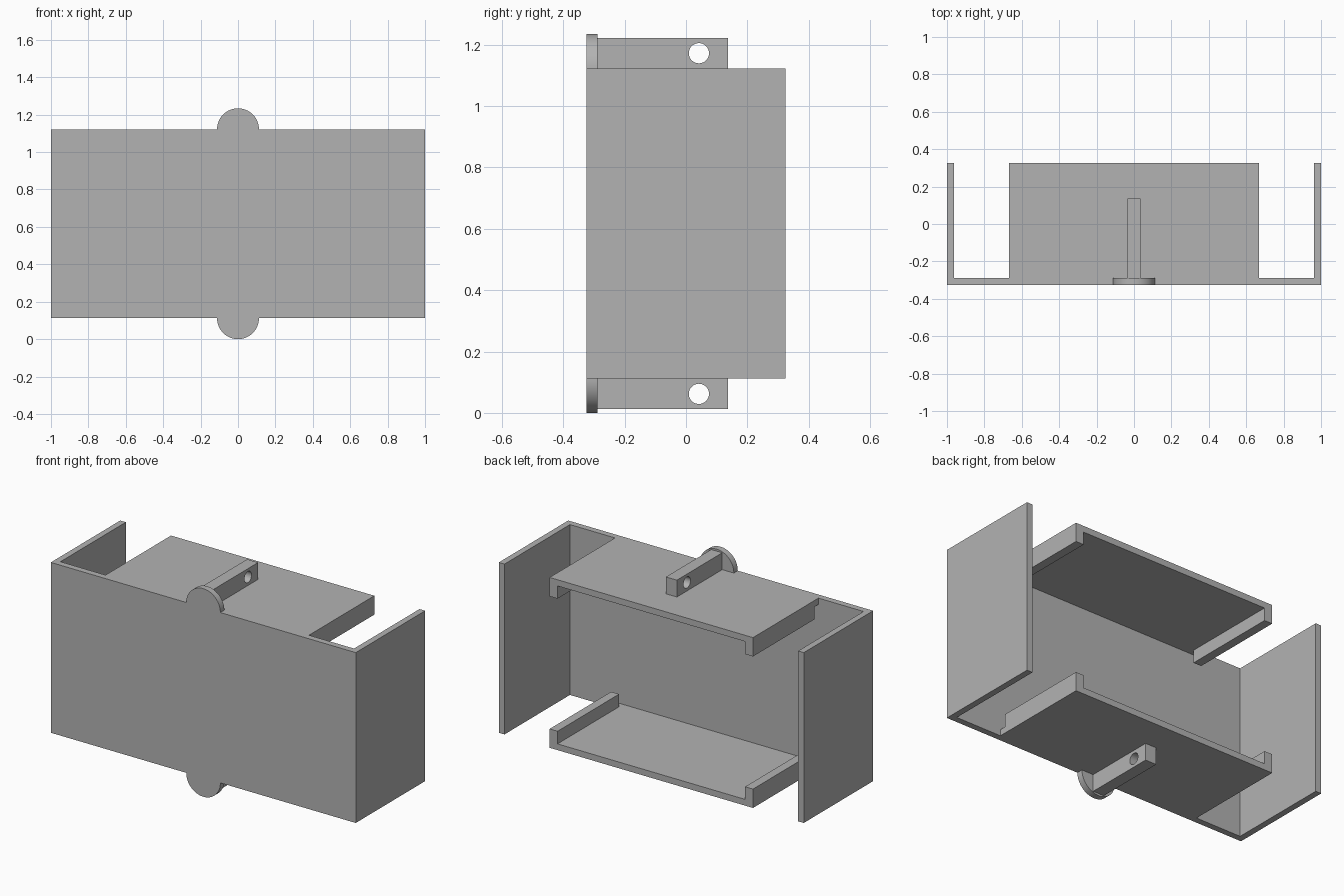
import bpy
import bmesh
from math import pi, sin, cos, radians

cube = bpy.data.objects.get("Cube")
if cube:
    bpy.data.objects.remove(cube, do_unlink=True)

# Main dimensions
HALF_W, HALF_D = 1.0, 0.325
BOTTOM, TOP = 0.112, 1.122
WALL = 0.037
SHELF_X = 0.667
LIP_W, LIP_H = 0.052, 0.112
EAR_R = 0.112
TAB_X, TAB_H, TAB_BACK = 0.036, 0.1, 0.137
HOLE_R, HOLE_Y = 0.033, 0.042
PLATE_BACK = -HALF_D + WALL

grey = bpy.data.materials.new("plain_grey")
grey.use_nodes = True
grey.diffuse_color = (0.45, 0.45, 0.45, 1)
grey.node_tree.nodes["Principled BSDF"].inputs["Base Color"].default_value = (0.45, 0.45, 0.45, 1)


def prism(name, outline, axis, start, end):
    """Extrude a 2D outline along x or y; the outline is (other axis, z)."""
    bm = bmesh.new()

    def place(a, z):
        return (start, a, z) if axis == "x" else (a, start, z)

    face = bm.faces.new([bm.verts.new(place(a, z)) for a, z in outline])
    moved = bmesh.ops.extrude_face_region(bm, geom=[face])["geom"]
    step = (end - start, 0, 0) if axis == "x" else (0, end - start, 0)
    bmesh.ops.translate(bm, vec=step, verts=[v for v in moved if isinstance(v, bmesh.types.BMVert)])
    bmesh.ops.recalc_face_normals(bm, faces=bm.faces)
    mesh = bpy.data.meshes.new(name)
    bm.to_mesh(mesh)
    bm.free()
    obj = bpy.data.objects.new(name, mesh)
    bpy.context.collection.objects.link(obj)
    mesh.materials.append(grey)
    return obj


def arc(cx, cz, r, a0, a1, n):
    return [(cx + r * cos(a0 + (a1 - a0) * i / n), cz + r * sin(a0 + (a1 - a0) * i / n))
            for i in range(n + 1)]


def rect(a0, a1, z0, z1):
    return [(a0, z0), (a1, z0), (a1, z1), (a0, z1)]


def smooth(obj):
    bpy.ops.object.select_all(action="DESELECT")
    obj.select_set(True)
    bpy.context.view_layer.objects.active = obj
    bpy.ops.object.shade_smooth_by_angle(angle=radians(30))


# Front plate with a rounded ear above and below
outline = ([(-HALF_W, BOTTOM)] + arc(0, BOTTOM, EAR_R, pi, 2 * pi, 32)
           + [(HALF_W, BOTTOM), (HALF_W, TOP)]
           + arc(0, TOP, EAR_R, 0, pi, 32) + [(-HALF_W, TOP)])
smooth(prism("front_plate", outline, "y", -HALF_D, PLATE_BACK))

# Side walls
for side, s in (("left", 1), ("right", -1)):
    prism(side + "_wall", rect(PLATE_BACK, HALF_D, BOTTOM, TOP), "x",
          s * (HALF_W - WALL), s * HALF_W)

# Shelves with inward lips, and drilled tabs on their outer faces
for level, z, up in (("lower", BOTTOM, 1), ("upper", TOP, -1)):
    prism(level + "_shelf", rect(-SHELF_X, SHELF_X, z, z + up * WALL), "y", PLATE_BACK, HALF_D)
    for side, s in (("left", 1), ("right", -1)):
        prism(f"{level}_{side}_lip",
              rect(s * (SHELF_X - LIP_W), s * SHELF_X, z + up * WALL, z + up * LIP_H),
              "y", PLATE_BACK + WALL, HALF_D)

    tab = prism(level + "_tab", rect(PLATE_BACK, TAB_BACK, z, z - up * TAB_H), "x", -TAB_X, TAB_X)
    ring = arc(HOLE_Y, z - up * TAB_H / 2, HOLE_R, 0, 2 * pi, 32)[:-1]
    cutter = prism(level + "_hole_cutter", ring, "x", -2 * TAB_X, 2 * TAB_X)
    cut = tab.modifiers.new("hole", "BOOLEAN")
    cut.operation = "DIFFERENCE"
    cut.solver = "EXACT"
    cut.object = cutter
    # Bake the hole, then drop the cutter
    bpy.ops.object.select_all(action="DESELECT")
    tab.select_set(True)
    bpy.context.view_layer.objects.active = tab
    bpy.ops.object.modifier_apply(modifier=cut.name)
    bpy.data.objects.remove(cutter, do_unlink=True)
    smooth(tab)
